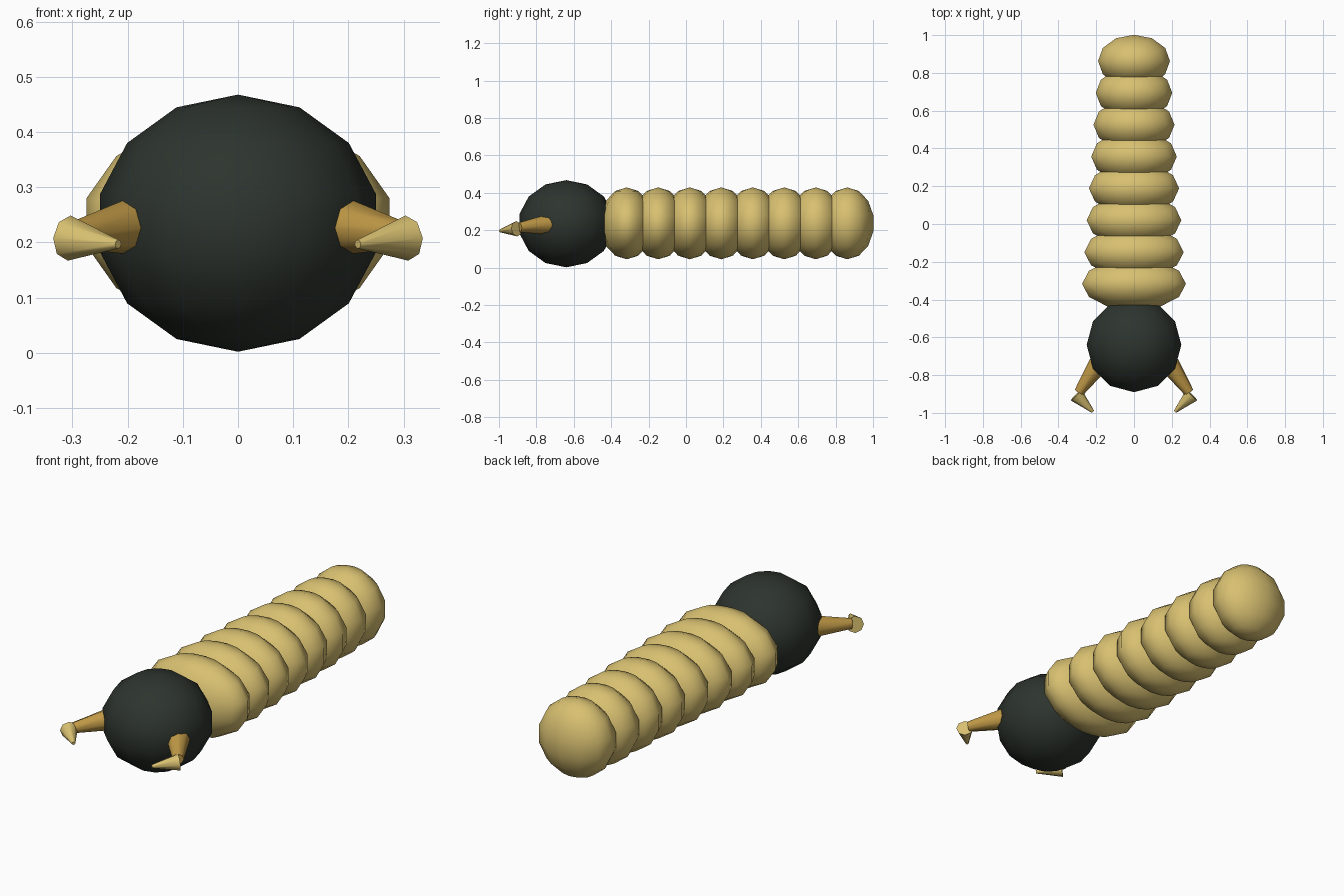
import bpy, math
from mathutils import Vector

if "Cube" in bpy.data.objects:
    bpy.data.objects.remove(bpy.data.objects["Cube"])


def material(name, rgb):
    m = bpy.data.materials.new(name)
    m.diffuse_color = (*rgb, 1)
    m.use_nodes = True
    m.node_tree.nodes["Principled BSDF"].inputs["Base Color"].default_value = m.diffuse_color
    return m


SAND = material("sand", (0.69, 0.53, 0.165))
DARK = material("dark_green", (0.026, 0.034, 0.027))
AMBER = material("amber", (0.53, 0.32, 0.062))


def ball(name, loc, radii, mat):
    bpy.ops.mesh.primitive_uv_sphere_add(segments=12, ring_count=7, radius=1, location=loc)
    ob = bpy.context.object
    ob.name = name
    ob.scale = radii
    ob.data.materials.append(mat)
    bpy.ops.object.shade_smooth()


def horn(name, start, end, r1, r2, mat):
    a, b = Vector(start), Vector(end)
    bpy.ops.mesh.primitive_cone_add(vertices=8, radius1=r1, radius2=r2,
                                    depth=(b - a).length, location=(a + b) / 2)
    ob = bpy.context.object
    ob.name = name
    ob.rotation_euler = (b - a).to_track_quat('Z', 'Y').to_euler()
    ob.data.materials.append(mat)
    bpy.ops.object.shade_smooth_by_angle(angle=math.radians(50))


# Head
ball("head", (0, -0.64, 0.235), (0.257, 0.257, 0.233), DARK)

# Body rings, narrowing towards the tail
for i in range(8):
    ball(f"body_ring_{i + 1}", (0, -0.317 + 0.1685 * i, 0.237),
         (0.282 - 0.0124 * i, 0.143, 0.192), SAND)

# Mandibles: outward base and inward-hooked tip on each side
for side, s in (("left", -1), ("right", 1)):
    horn(f"mandible_base_{side}", (s * 0.19, -0.745, 0.23), (s * 0.292, -0.892, 0.215),
         0.053, 0.026, AMBER)
    horn(f"mandible_tip_{side}", (s * 0.306, -0.905, 0.208), (s * 0.217, -0.994, 0.197),
         0.041, 0.008, SAND)
